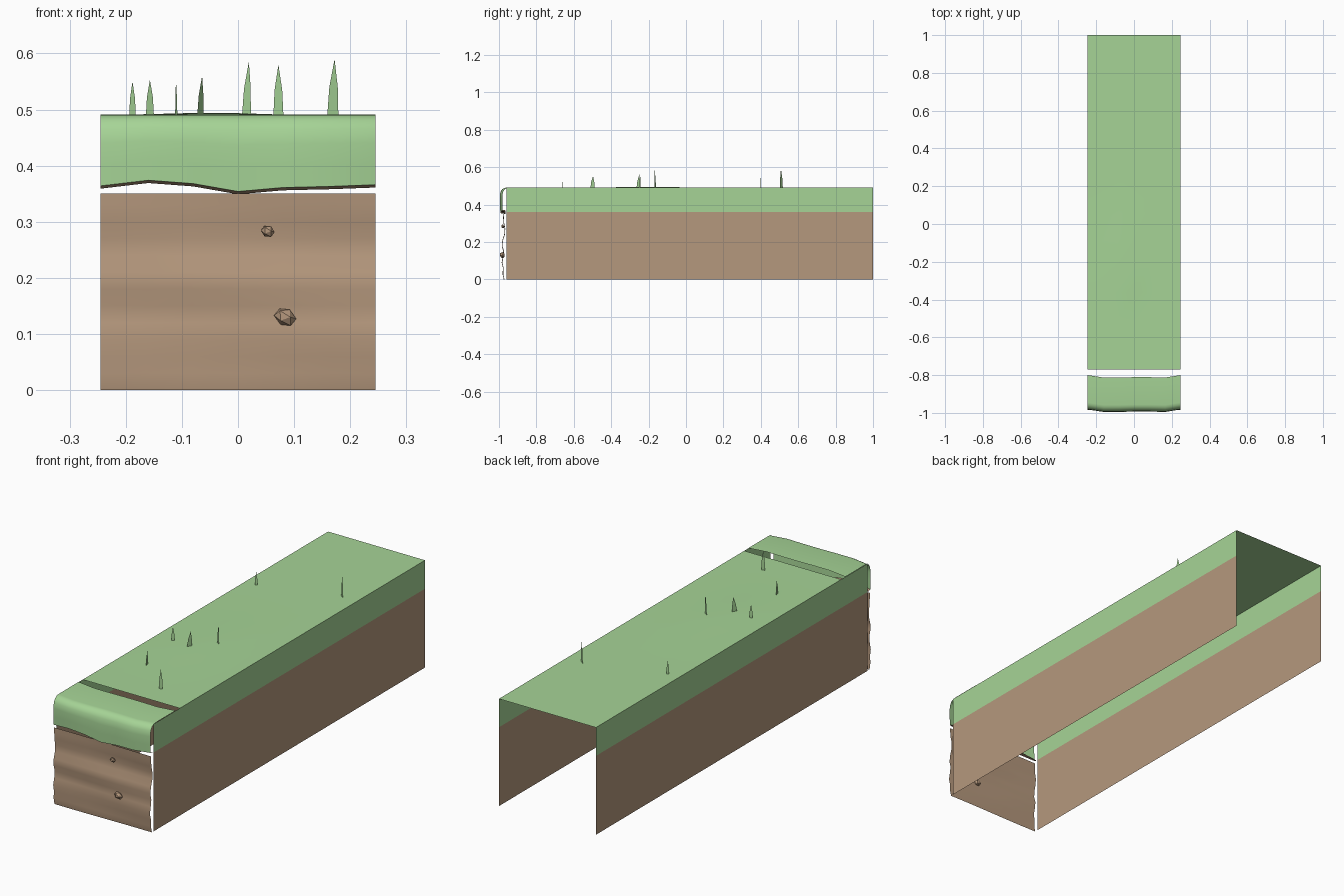
import bpy, bmesh, math
from mathutils import Vector

if "Cube" in bpy.data.objects:
    bpy.data.objects.remove(bpy.data.objects["Cube"])


def material(name, rgb):
    m = bpy.data.materials.new(name)
    m.diffuse_color = (*rgb, 1)
    m.use_nodes = True
    m.node_tree.nodes["Principled BSDF"].inputs["Base Color"].default_value = m.diffuse_color
    return m


GREEN = material("grass green", (0.381, 0.658, 0.305))
BROWN = material("earth brown", (0.462, 0.314, 0.205))
W = 0.245          # half width
TOP = 0.49         # height of the grass


def make(name, verts, faces, mats, smooth=False):
    me = bpy.data.meshes.new(name)
    me.from_pydata(verts, [], faces)
    for m in mats:
        me.materials.append(m)
    ob = bpy.data.objects.new(name, me)
    bpy.context.collection.objects.link(ob)
    for p in me.polygons:
        p.use_smooth = smooth
    return ob


def sheet(name, rows, mat, smooth=True):
    """Skin a list of equally long point rows."""
    n = len(rows[0])
    verts = [p for r in rows for p in r]
    faces = [(i * n + j, i * n + j + 1, (i + 1) * n + j + 1, (i + 1) * n + j)
             for i in range(len(rows) - 1) for j in range(n - 1)]
    return make(name, verts, faces, [mat], smooth)


# Side walls: earth below, grass band above
for side, label in ((-1, "left"), (1, "right")):
    verts = [(side * W, y, z) for z in (0, 0.36, TOP) for y in (-0.96, 1.0)]
    faces = [(0, 1, 3, 2), (2, 3, 5, 4)]
    if side < 0:
        faces = [f[::-1] for f in faces]
    wall = make(label + "_wall", verts, faces, [BROWN, GREEN])
    wall.data.polygons[1].material_index = 1

# Grass top with a very slight swell
xs = [-W + 2 * W * i / 6 for i in range(7)]
rows = []
for k in range(14):
    y = -0.77 + 1.77 * k / 13
    swell = 0.004 * max(0, 1 - ((y + 0.2) / 0.3) ** 2)
    rows.append([(x, y, TOP + swell * max(0, 1 - ((x + 0.05) / 0.15) ** 2)) for x in xs])
sheet("grass_top", rows, GREEN)

# Overhanging grass lip: x, lower edge height, forward shift
edge = [(-W, 0.364, 0.0), (-0.16, 0.374, 0.013), (-0.08, 0.368, 0.013), (0, 0.354, 0.011),
        (0.08, 0.361, 0.011), (0.165, 0.363, 0.013), (W, 0.366, 0.0)]
profile = [(-0.80, 1.0), (-0.945, 1.0), (-0.957, 0.985), (-0.970, 0.92),
           (-0.979, 0.80), (-0.982, 0.60), (-0.981, 0.30), (-0.980, 0.0)]
rows = [[(x, y - s, low + (TOP + 0.001 - low) * t) for x, low, s in edge] for y, t in profile]
sheet("grass_lip", rows[::-1], GREEN)

# Earth strip under the lip
under = [rows[-1], [(x, -0.965, low - 0.005) for x, low, s in edge]]
sheet("lip_underside", under[::-1], BROWN)

# Rippled earth front
ripple = [(0, -0.973), (0.03, -0.979), (0.06, -0.977), (0.09, -0.984), (0.12, -0.978),
          (0.15, -0.975), (0.18, -0.983), (0.21, -0.980), (0.24, -0.970), (0.27, -0.968),
          (0.30, -0.974), (0.33, -0.976), (0.35, -0.977)]
rows = [[(x, y + 0.002 * math.sin(9 * x + 25 * z), z) for x in xs] for z, y in ripple]
sheet("earth_front", rows, BROWN)

# Pebbles set in the front
for name, loc, r in (("upper_pebble", (0.053, -0.980, 0.283), (0.013, 0.009, 0.011)),
                     ("lower_pebble", (0.084, -0.982, 0.130), (0.021, 0.014, 0.016))):
    bpy.ops.mesh.primitive_ico_sphere_add(subdivisions=1, radius=1, location=loc)
    ob = bpy.context.object
    ob.name = name
    ob.scale = r
    ob.rotation_euler = (0.3, 0.5, 0.2)
    ob.data.materials.append(BROWN)

# Flat grass blades: x, y, height, width, turn in degrees, tip lean
blades = [(0.169, 0.51, 0.10, 0.025, -38, 0.004), (-0.188, 0.40, 0.06, 0.012, 15, 0.0),
          (0.015, -0.165, 0.095, 0.018, -30, 0.005), (-0.067, -0.255, 0.07, 0.022, 240, -0.006),
          (-0.157, -0.245, 0.063, 0.015, 20, 0.0), (-0.110, -0.50, 0.062, 0.022, 100, 0.003),
          (0.072, -0.66, 0.09, 0.018, 8, 0.0)]
for i, (x, y, h, w, turn, lean) in enumerate(blades):
    a = math.radians(turn)
    d = Vector((math.cos(a), math.sin(a), 0))
    base = Vector((x, y, TOP))
    up = Vector((0, 0, h))
    pts = [base - d * w / 2, base + d * w / 2,
           base + d * (w * 0.38 + lean * 0.4) + up * 0.5,
           base + d * (lean * 0.4 - w * 0.38) + up * 0.5,
           base + d * lean + up]
    make(f"grass_blade_{i + 1}", pts, [(0, 1, 2, 3), (3, 2, 4)], [GREEN])
